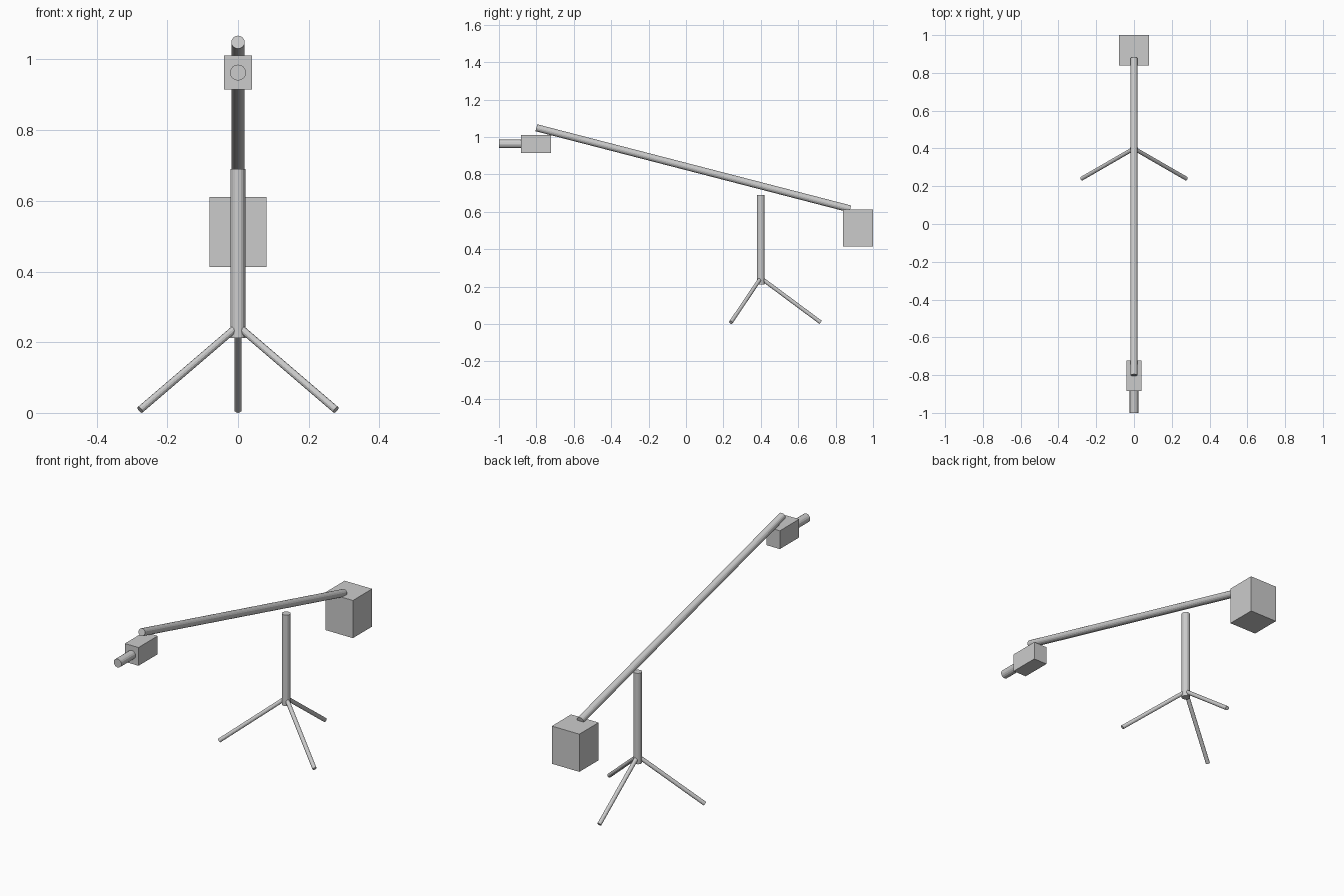
import bpy
from math import radians, sin, cos
from mathutils import Vector

if "Cube" in bpy.data.objects:
    bpy.data.objects.remove(bpy.data.objects["Cube"])


def rod(name, start, end, radius, sides):
    """Flat-shaded cylinder running between two points."""
    a, b = Vector(start), Vector(end)
    axis = b - a
    bpy.ops.mesh.primitive_cylinder_add(
        vertices=sides, radius=radius, depth=axis.length, location=(a + b) / 2,
        rotation=axis.to_track_quat('Z', 'Y').to_euler())
    bpy.context.object.name = name


def box(name, center, size):
    bpy.ops.mesh.primitive_cube_add(size=1, location=center)
    obj = bpy.context.object
    obj.name = name
    obj.scale = size
    bpy.ops.object.transform_apply(location=False, rotation=False, scale=True)


POST_Y = 0.4

# Tripod: centre post and three splayed legs
rod("tripod_post", (0, POST_Y, 0.212), (0, POST_Y, 0.69), 0.021, 16)
for i in range(3):
    ang = radians(90 + 120 * i)
    foot = (0.32 * cos(ang), POST_Y + 0.32 * sin(ang), 0.0085)
    rod(f"tripod_leg_{i + 1}", (0, POST_Y, 0.246), foot, 0.0105, 12)

# Tilted boom arm
rod("boom_arm", (0, -0.8, 1.049), (0, 0.878, 0.615), 0.019, 16)

# Counterweight under the low end
box("counterweight", (0, 0.92, 0.512), (0.16, 0.16, 0.198))

# Camera body and lens at the high end
box("camera_body", (0, -0.803, 0.963), (0.079, 0.16, 0.096))
rod("camera_lens", (0, -0.86, 0.963), (0, -1.0, 0.963), 0.0225, 16)
